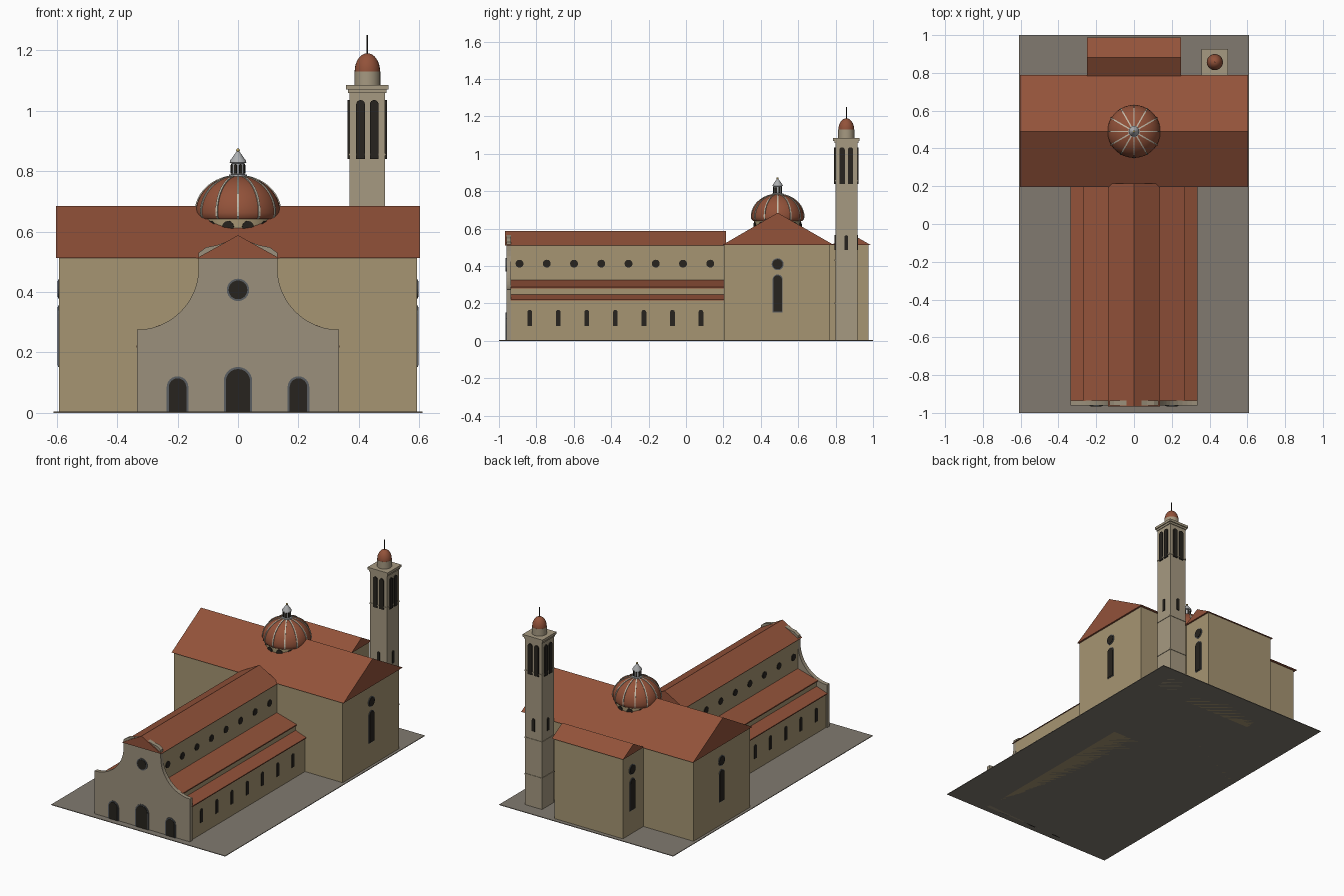
import bpy, bmesh
from math import pi, sin, cos, radians
from mathutils import Matrix

if "Cube" in bpy.data.objects:
    bpy.data.objects.remove(bpy.data.objects["Cube"])


def material(name, r, g, b):
    m = bpy.data.materials.new(name)
    m.diffuse_color = (r, g, b, 1)
    m.use_nodes = True
    m.node_tree.nodes["Principled BSDF"].inputs["Base Color"].default_value = m.diffuse_color
    return m


WALL = material("plaster", .38, .30, .17)
STONE = material("facade_stone", .33, .28, .20)
PALE = material("tower_stone", .38, .32, .22)
TILE = material("roof_tile", .29, .085, .042)
DARK = material("opening", .02, .017, .013)
FRAME = material("frame", .10, .11, .12)
TRIM = material("rib", .55, .50, .40)
LEAD = material("lantern", .42, .43, .44)
PAVE = material("paving", .22, .195, .16)
GOLD = material("finial", .5, .36, .1)


def place(x=0, y=0, z=0, deg=0):
    return Matrix.Translation((x, y, z)) @ Matrix.Rotation(radians(deg), 4, 'Z')


def finish(name, bm, mat):
    bmesh.ops.recalc_face_normals(bm, faces=bm.faces)
    me = bpy.data.meshes.new(name)
    bm.to_mesh(me)
    bm.free()
    me.materials.append(mat)
    ob = bpy.data.objects.new(name, me)
    bpy.context.collection.objects.link(ob)
    return ob


def prism(name, pts, d0, d1, mat, M=Matrix()):
    """Local XZ outline extruded along local Y."""
    bm = bmesh.new()
    a = [bm.verts.new(M @ Matrix.Translation((u, d0, v)).translation) for u, v in pts]
    b = [bm.verts.new(M @ Matrix.Translation((u, d1, v)).translation) for u, v in pts]
    n = len(pts)
    bm.faces.new(a)
    bm.faces.new(b[::-1])
    for i in range(n):
        bm.faces.new((a[i], b[i], b[(i + 1) % n], a[(i + 1) % n]))
    return finish(name, bm, mat)


def box(name, x0, x1, y0, y1, z0, z1, mat):
    return prism(name, [(x0, z0), (x1, z0), (x1, z1), (x0, z1)], y0, y1, mat)


def lathe(name, prof, x, y, mat, n=32, angle=35):
    bm = bmesh.new()
    vs = [bm.verts.new((r, 0, z)) for r, z in prof]
    es = [bm.edges.new(p) for p in zip(vs, vs[1:])]
    bmesh.ops.spin(bm, geom=vs + es, cent=(0, 0, 0), axis=(0, 0, 1), angle=2 * pi, steps=n)
    bmesh.ops.remove_doubles(bm, verts=bm.verts, dist=1e-5)
    bmesh.ops.translate(bm, verts=bm.verts, vec=(x, y, 0))
    ob = finish(name, bm, mat)
    bpy.context.view_layer.objects.active = ob
    ob.select_set(True)
    bpy.ops.object.shade_smooth_by_angle(angle=radians(angle))
    ob.select_set(False)
    return ob


def arch(w, z0, z1):
    return [(-w, z0), (w, z0)] + [(w * cos(pi * i / 12), z1 - w + w * sin(pi * i / 12)) for i in range(13)]


def disc(r, z):
    return [(r * cos(pi * i / 12), z + r * sin(pi * i / 12)) for i in range(24)]


def opening(name, outline, M, out=.004, mat=DARK):
    return prism(name, outline, -out, .004, mat, M)


# Paving
box("paving", -.61, .61, -1, 1, 0, .004, PAVE)

# Transept and choir with ridges running sideways
box("transept_walls", -.592, .592, .203, .77, 0, .517, WALL)
prism("transept_roof", [(-.295, .513), (.3, .513), (0, .685)], -.603, .603, TILE, place(0, .49, 0, 90))
box("choir_walls", -.24, .24, .76, .975, 0, .517, WALL)
prism("choir_roof", [(-.105, .513), (.105, .513), (0, .573)], -.25, .25, TILE, place(0, .882, 0, 90))

# Nave with ridge running front to back
box("nave_walls", -.13, .13, -.935, .21, 0, .515, WALL)
prism("nave_roof", [(-.138, .511), (.138, .511), (0, .588)], -.967, .215, TILE)

# Aisles and chapels, both sides
for s, side in ((1, "right"), (-1, "left")):
    box("aisle_wall_" + side, s * .1, s * .262, -.935, .21, 0, .287, WALL)
    prism("aisle_roof_" + side, [(s * .12, .28), (s * .27, .28), (s * .27, .287), (s * .12, .328)], -.938, .207, TILE)
    box("chapel_wall_" + side, s * .2, s * .328, -.935, .21, 0, .222, WALL)
    prism("chapel_roof_" + side, [(s * .25, .216), (s * .336, .216), (s * .336, .222), (s * .25, .252)], -.938, .207, TILE)
    face = 90 * s
    for i in range(7):
        opening("chapel_window_" + side, arch(.0125, .08, .166), place(s * .328, -.835 + .1525 * i, 0, face))
    for i in range(8):
        opening("clerestory_window_" + side, disc(.021, .413), place(s * .13, -.89 + .1457 * i, 0, face))
    # Transept and choir end windows
    for part, x, y in (("transept", .592, .49), ("choir", .24, .882)):
        M = place(s * x, y, 0, face)
        opening(part + "_frame", arch(.027, .152, .355), M, .003, FRAME)
        opening(part + "_window", arch(.023, .156, .35), M, .006)
        opening(part + "_round_frame", disc(.032, .41), M, .003, FRAME)
        opening(part + "_round_window", disc(.027, .41), M, .006)

# Scrolled facade
half = [(.335, 0), (.335, .275)]
half += [(.335 - .205 * sin(pi / 2 * i / 12), .275 + .205 * (1 - cos(pi / 2 * i / 12))) for i in range(1, 13)]
half += [(.13, .53), (.105, .548), (.07, .555), (0, .58)]
prism("facade", half + [(-x, z) for x, z in half[-2::-1]], -.96, -.935, STONE)
for name, x, w, h in (("main", 0, .040, .145), ("left", -.2, .029, .114), ("right", .2, .029, .114)):
    M = place(x, -.96)
    opening(name + "_door_frame", arch(w + .007, 0, h + .007), M, .004, FRAME)
    opening(name + "_door", arch(w, 0, h), M, .006)
opening("rose_frame", disc(.037, .407), place(0, -.96), .004, FRAME)
opening("rose_window", disc(.031, .407), place(0, -.96), .006)

# Crossing dome: drum, windows, ribbed shell
CY = .49
lathe("drum", [(0, .5), (.126, .5), (.126, .645), (0, .645)], 0, CY, WALL, 48)
shell = [(.14 * cos(pi / 2 * i / 12), .662 + .123 * sin(pi / 2 * i / 12)) for i in range(13)]
shell[-1] = (0, .785)
lathe("dome", [(0, .642), (.132, .642), (.138, .65)] + shell, 0, CY, TILE, 48)
outer = [(.132, .642), (.141, .65)] + [(r * 1.025, z + .0025) for r, z in shell[:12]]
inner = [(r * .94, z - .008) for r, z in shell[11::-1]]
for k in range(12):
    prism("dome_rib", outer + inner, -.0035, .0035, TRIM, place(0, CY, 0, 30 * k))
    a = radians(30 * k + 15)
    opening("drum_window", disc(.019, .616), place(.125 * sin(a), CY - .125 * cos(a), 0, 30 * k + 15), .004)

# Lantern
lathe("lantern_base", [(0, .775), (.03, .775), (.03, .788), (.022, .79), (.022, .826), (.028, .828),
                       (.026, .835), (.004, .866), (0, .866)], 0, CY, LEAD, 16)
for k in range(8):
    a = radians(45 * k + 22.5)
    opening("lantern_window", arch(.005, .792, .823), place(.022 * sin(a), CY - .022 * cos(a), 0, 45 * k + 22.5), .002)
lathe("lantern_ball", [(.006 * sin(pi * i / 8), .869 - .006 * cos(pi * i / 8)) for i in range(9)], 0, CY, GOLD, 12)

# Bell tower
TX, TY = .428, .857


def tower_block(name, h, z0, z1, mat=PALE):
    box(name, TX - h, TX + h, TY - h, TY + h, z0, z1, mat)


tower_block("tower_shaft", .059, 0, 1.07)
for z in (.2, .43, .855):
    tower_block("tower_string_course", .062, z - .004, z + .004)
tower_block("belfry_cornice_lower", .064, 1.058, 1.072)
tower_block("belfry_cornice", .07, 1.07, 1.085)
for k in range(4):
    R = place(TX, TY, 0, 90 * k)
    for u in (-.0225, .0225):
        opening("belfry_opening", arch(.0145, .84, 1.035), R @ place(u, -.059), .006)
    opening("tower_window", arch(.010, .485, .565), R @ place(0, -.059), .004)
lathe("tower_drum", [(0, 1.08), (.043, 1.08), (.043, 1.13), (0, 1.13)], TX, TY, PALE, 24)
cap = [(.042 * cos(pi / 2 * i / 8), 1.13 + .06 * sin(pi / 2 * i / 8)) for i in range(8)] + [(0, 1.19)]
lathe("tower_cap", [(0, 1.128), (.042, 1.128)] + cap, TX, TY, TILE, 24)
lathe("tower_spike", [(0, 1.18), (.0025, 1.18), (.0025, 1.25), (0, 1.25)], TX, TY, DARK, 8)
